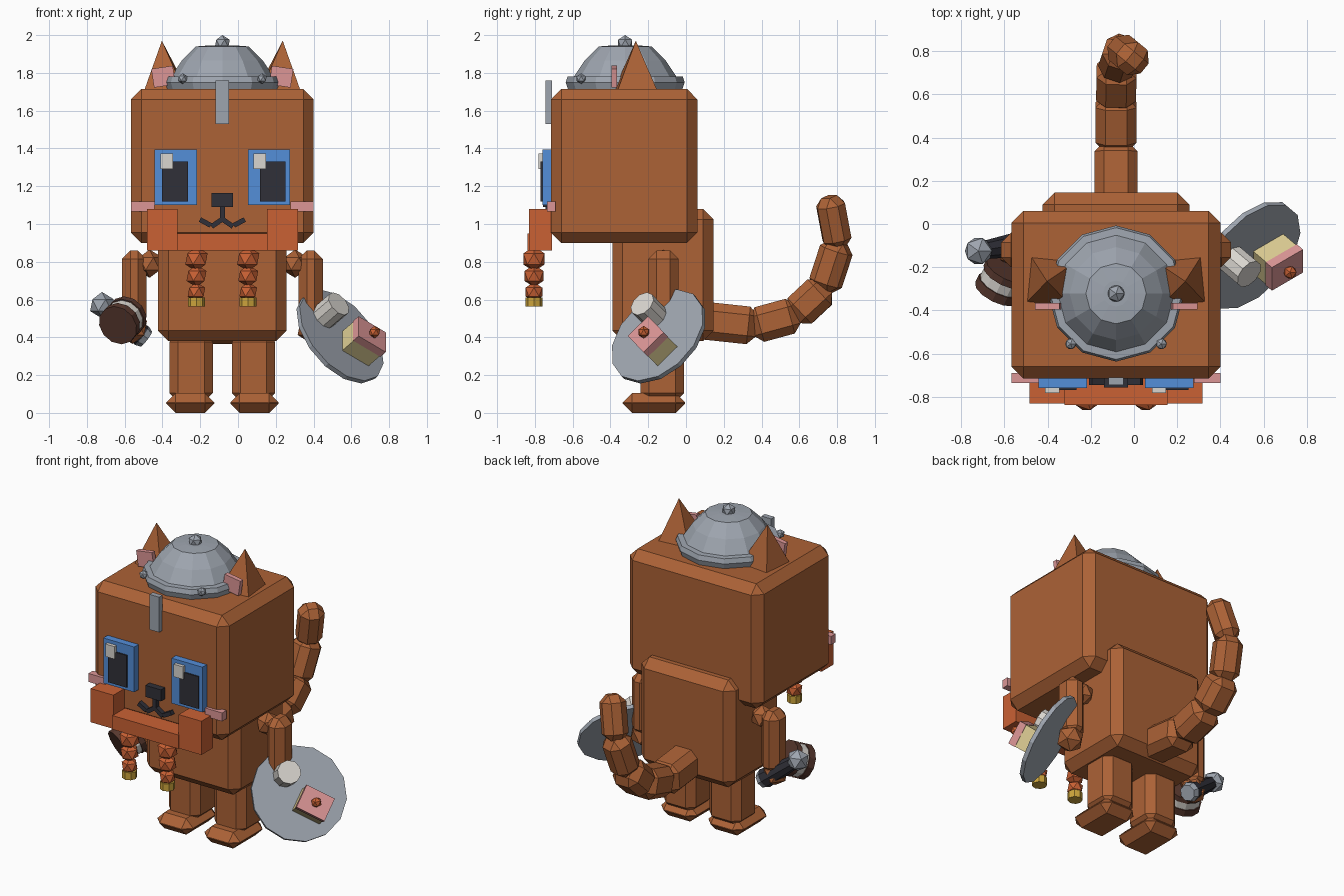
import bpy, bmesh, math
from mathutils import Vector, Matrix

if "Cube" in bpy.data.objects:
    bpy.data.objects.remove(bpy.data.objects["Cube"])

CX = -0.083  # symmetry plane of the figure


def mat(name, r, g, b):
    lin = [((c / 255 + 0.055) / 1.055) ** 2.4 if c > 10 else c / 3294 for c in (r, g, b)]
    m = bpy.data.materials.new(name)
    m.diffuse_color = (*lin, 1)
    m.use_nodes = True
    m.node_tree.nodes["Principled BSDF"].inputs["Base Color"].default_value = m.diffuse_color
    return m


FUR = mat("fur brown", 172, 98, 54)
ORANGE = mat("beard orange", 202, 97, 52)
PINK = mat("pink", 220, 150, 150)
BLUE = mat("eye blue", 84, 142, 216)
DARK = mat("near black", 48, 48, 56)
WHITE = mat("off white", 218, 214, 208)
STEEL = mat("steel grey", 158, 165, 175)
CHOC = mat("dark chocolate", 88, 56, 46)
GOLD = mat("gold", 205, 165, 60)
CREAM = mat("sponge cream", 222, 206, 148)


def finish(name, bm, m, matrix=None):
    if matrix is not None:
        bm.transform(matrix)
    me = bpy.data.meshes.new(name)
    bm.to_mesh(me)
    bm.free()
    me.materials.append(m)
    ob = bpy.data.objects.new(name, me)
    bpy.context.collection.objects.link(ob)
    return ob


def box(name, m, c, size, bevel=0.0, rot=None):
    bm = bmesh.new()
    bmesh.ops.create_cube(bm, size=1, matrix=Matrix.Diagonal((*size, 1)))
    if bevel:
        bmesh.ops.bevel(bm, geom=bm.edges[:], offset=bevel, segments=1, affect='EDGES')
    return finish(name, bm, m, Matrix.Translation(c) @ (rot or Matrix.Identity(4)))


def span(name, m, x, y, z, bevel=0.0):
    c = [(a + b) / 2 for a, b in (x, y, z)]
    return box(name, m, c, [abs(b - a) for a, b in (x, y, z)], bevel)


def cone(name, m, p0, p1, r0, r1, n, spin=0.0):
    p0, p1 = Vector(p0), Vector(p1)
    d = p1 - p0
    bm = bmesh.new()
    bmesh.ops.create_cone(bm, cap_ends=True, segments=n, radius1=r0, radius2=r1, depth=d.length)
    rot = d.to_track_quat('Z', 'Y').to_matrix().to_4x4()
    return finish(name, bm, m, Matrix.Translation((p0 + p1) / 2) @ rot @ Matrix.Rotation(spin, 4, 'Z'))


def ball(name, m, c, r):
    bm = bmesh.new()
    bmesh.ops.create_icosphere(bm, subdivisions=1, radius=r)
    return finish(name, bm, m, Matrix.Translation(c))


# Head and body
span("head", FUR, (-0.567, 0.401), (-0.715, 0.06), (0.9, 1.715), 0.055)
span("body", FUR, (-0.423, 0.257), (-0.39, 0.145), (0.38, 1.08), 0.055)

# Tail: chamfered blocks along a curve
tail = [(CX, 0.08, 0.49), (CX, 0.36, 0.46), (CX, 0.58, 0.52), (-0.08, 0.73, 0.66),
        (-0.06, 0.80, 0.84), (-0.03, 0.81, 0.98), (0.0, 0.76, 1.13)]
widths = [0.2, 0.19, 0.185, 0.165, 0.15, 0.13]
tail[4:6] = [(-0.055, 0.805, 0.89)]
for i, w in enumerate(widths[:len(tail) - 1]):
    a, b = Vector(tail[i]), Vector(tail[i + 1])
    rot = (b - a).to_track_quat('Z', 'X').to_matrix().to_4x4()
    box(f"tail_{i}", FUR, (a + b) / 2, (w, w, (b - a).length + 0.03), 0.045, rot)

# Parts repeated left and right
for s, side in ((-1, "left"), (1, "right")):
    def X(d):
        return CX + s * d

    # leg, foot, arm
    span(f"leg_{side}", FUR, (X(0.05), X(0.28)), (-0.24, -0.01), (0.06, 0.42), 0.045)
    span(f"foot_{side}", FUR, (X(0.042), X(0.298)), (-0.335, -0.005), (0, 0.105), 0.05)
    ball(f"shoulder_{side}", FUR, (X(0.385), -0.12, 0.79), 0.075)
    box(f"arm_{side}", FUR, (X(0.467), -0.12, 0.66), (0.13, 0.16, 0.4), 0.045)
    ball(f"hand_{side}", FUR, (X(0.475), -0.12, 0.45), 0.085)
    # ear with pink inside
    bm = bmesh.new()
    bmesh.ops.create_cone(bm, cap_ends=True, segments=4, radius1=0.17, radius2=0, depth=0.3,
                          matrix=Matrix.Rotation(math.pi / 4, 4, 'Z'))
    for v in bm.verts:
        if v.co.z > 0.1:
            v.co.x += s * 0.025
    finish(f"ear_{side}", bm, FUR, Matrix.Translation((X(0.295), -0.268, 1.82))
           @ Matrix.Rotation(s * 0.1, 4, 'Z'))
    box(f"inner_ear_{side}", PINK, (X(0.312), -0.38, 1.78), (0.115, 0.03, 0.1),
        rot=Matrix.Rotation(s * 0.15, 4, 'Y'))
    # eye
    span(f"eye_{side}", BLUE, (X(0.135), X(0.358)), (-0.76, -0.71), (1.10, 1.395))
    px = CX + s * 0.259 + 0.008
    span(f"pupil_{side}", DARK, (px - 0.068, px + 0.068), (-0.769, -0.75), (1.12, 1.33))
    hx = CX + s * 0.247 - 0.048
    span(f"eye_glint_{side}", WHITE, (hx - 0.033, hx + 0.033), (-0.782, -0.755), (1.29, 1.372))
    # cheek
    span(f"cheek_{side}", PINK, (X(0.36), X(0.483)), (-0.735, -0.69), (1.065, 1.12))
    # mouth curve
    for j, (d, z, a) in enumerate(((0.03, 1.005, 0.6), (0.09, 1.008, -0.5))):
        box(f"mouth_{side}_{j}", DARK, (X(d), -0.73, z), (0.065, 0.03, 0.026),
            rot=Matrix.Rotation(s * a, 4, 'Y'))
    # beard side block and braid with bead
    span(f"beard_{side}", ORANGE, (X(0.236), X(0.4)), (-0.83, -0.71), (0.86, 1.08))
    for j, (z, r) in enumerate(((0.815, 0.066), (0.725, 0.059), (0.64, 0.052))):
        ball(f"braid_{side}_{j}", ORANGE, (X(0.137), -0.805, z), r)
    cone(f"braid_bead_{side}", GOLD, (X(0.137), -0.805, 0.562), (X(0.137), -0.805, 0.61), 0.045, 0.045, 8)
    # helmet rivet
    ball(f"helmet_rivet_{side}", STEEL, (X(0.21), -0.555, 1.77), 0.028)

# Nose, mouth stem, beard middle
span("nose", DARK, (CX - 0.056, CX + 0.056), (-0.757, -0.71), (1.09, 1.165))
span("mouth_stem", DARK, (CX - 0.013, CX + 0.013), (-0.745, -0.71), (1.01, 1.1))
span("beard_middle", ORANGE, (-0.322, 0.156), (-0.838, -0.71), (0.86, 0.95))

# Helmet: stacked rim and dome rings
HY = -0.322
prof = [(0.30, 1.705), (0.315, 1.75), (0.305, 1.78), (0.27, 1.782), (0.215, 1.865), (0.14, 1.94), (0.06, 1.946)]
bm = bmesh.new()
rings = []
for r, z in prof:
    rings.append([bm.verts.new((CX + r * math.sin(k * math.pi / 6), HY + r * math.cos(k * math.pi / 6), z))
                  for k in range(12)])
for lo, hi in zip(rings, rings[1:]):
    for k in range(12):
        bm.faces.new((lo[k], lo[k - 1], hi[k - 1], hi[k]))
bm.faces.new(rings[0])
bm.faces.new(rings[-1][::-1])
bmesh.ops.recalc_face_normals(bm, faces=bm.faces[:])
finish("helmet", bm, STEEL)
ball("helmet_knob", STEEL, (CX, HY, 1.956), 0.044)
span("nose_guard", STEEL, (CX - 0.035, CX + 0.035), (-0.745, -0.71), (1.53, 1.76))

# Tray with cup, cake slice and berry, built along the tray normal
n = Vector((0.64, -0.54, 0.55)).normalized()
c = Vector((0.54, -0.145, 0.405))
cone("tray", STEEL, c - n * 0.013, c + n * 0.013, 0.29, 0.29, 14)
cup = Vector((0.495, -0.2, 0.545))
cone("cup", WHITE, cup - n * 0.065, cup + n * 0.06, 0.072, 0.072, 10)
u = n.cross(Vector((1, 0, 0))).normalized()
rot = Matrix((u, n.cross(u), n)).transposed().to_4x4()
base = Vector((0.613, -0.131, 0.333))
box("cake_sponge", CREAM, base + n * 0.06, (0.145, 0.18, 0.1), rot=rot)
box("cake_icing", PINK, base + n * 0.13, (0.15, 0.187, 0.045), rot=rot)
ball("cake_berry", ORANGE, base + n * 0.172, 0.033)

# Handled rod with round head in the other hand
tip, end = Vector((-0.72, -0.125, 0.57)), Vector((-0.51, -0.09, 0.41))
cone("rod_handle", DARK, end, tip, 0.06, 0.04, 8)
ball("rod_head", STEEL, tip, 0.07)
cone("rod_cap", STEEL, end, end + (end - tip) * 0.12, 0.062, 0.05, 8)

# Sandwich biscuit: dark, cream filling, dark
a = Vector((-0.41, -0.82, -0.41)).normalized()
bc = Vector((-0.61, -0.265, 0.49))
for name, m, t0, t1, r in (("biscuit_back", CHOC, -0.065, -0.03, 0.11),
                           ("biscuit_filling", WHITE, -0.03, 0.02, 0.103),
                           ("biscuit_front", CHOC, 0.02, 0.065, 0.11)):
    cone(name, m, bc + a * t0, bc + a * t1, r, r, 12)
